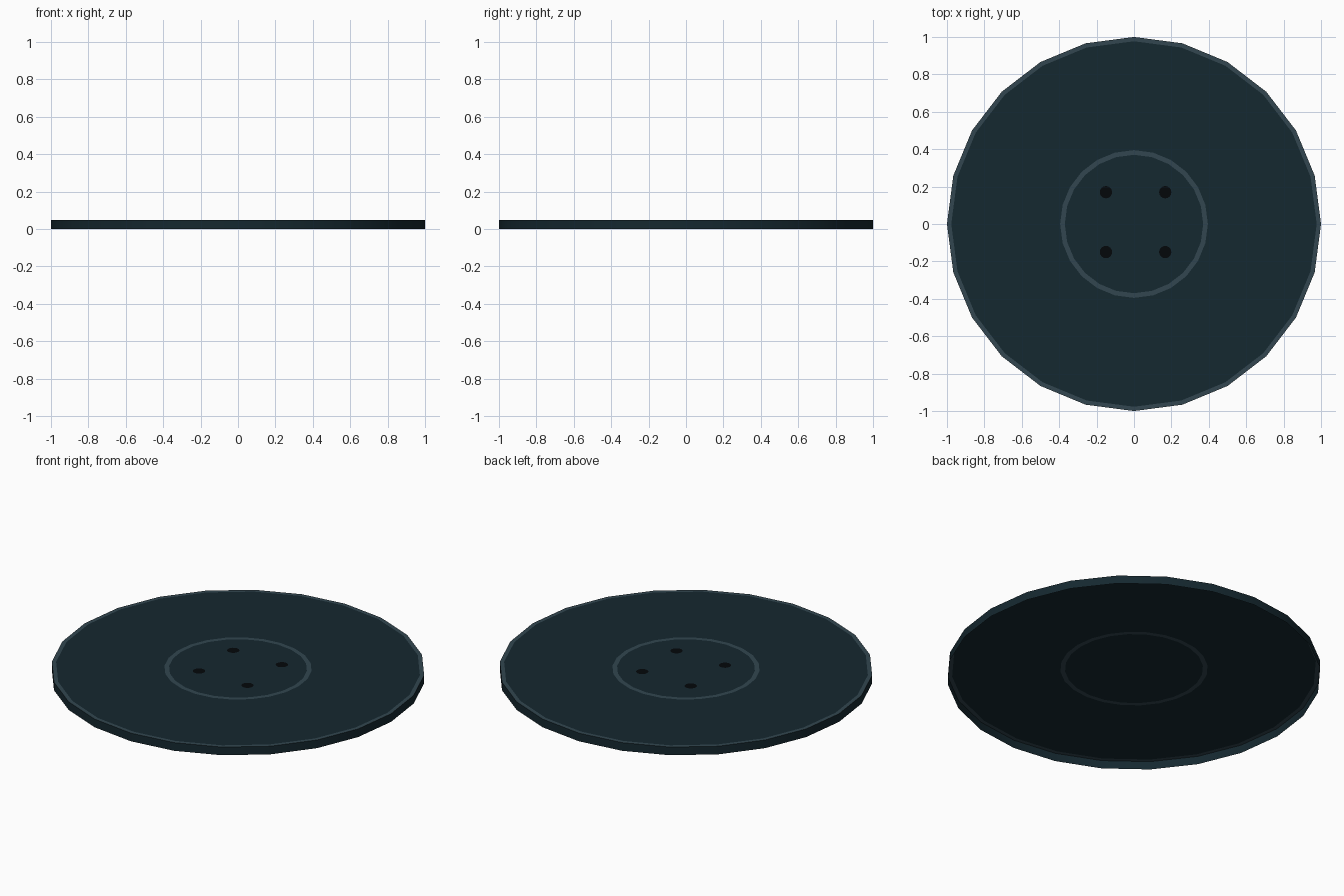
import bpy, bmesh
from math import cos, sin, tau, radians

if "Cube" in bpy.data.objects:
    bpy.data.objects.remove(bpy.data.objects["Cube"])

H, SIDES = 0.048, 24


def material(name, rgb):
    m = bpy.data.materials.new(name)
    m.diffuse_color = (*rgb, 1)
    m.use_nodes = True
    m.node_tree.nodes["Principled BSDF"].inputs["Base Color"].default_value = m.diffuse_color
    return m


DARK = material("dark_slate", (0.0075, 0.021, 0.029))
LIGHT = material("light_slate", (0.032, 0.062, 0.080))
BLACK = material("black", (0.001, 0.002, 0.003))


def new_object(name, bm, mats):
    me = bpy.data.meshes.new(name)
    bm.to_mesh(me)
    bm.free()
    for m in mats:
        me.materials.append(m)
    ob = bpy.data.objects.new(name, me)
    bpy.context.collection.objects.link(ob)
    return ob


# Disc: thin shell, open underneath, with a light rim and a light inner ring
bm = bmesh.new()
profile = [(0.37, H), (0.395, H), (0.977, H), (1.0, H), (1.0, 0)]
loops = [[bm.verts.new((r * cos(tau * i / SIDES), r * sin(tau * i / SIDES), z))
          for i in range(SIDES)] for r, z in profile]
for k, (a, b) in enumerate(zip(loops, loops[1:])):
    for i in range(SIDES):
        j = (i + 1) % SIDES
        f = bm.faces.new((a[i], b[i], b[j], a[j]))
        f.material_index = 1 if k in (0, 2) else 0
bm.faces.new(loops[0])
disc = new_object("disc", bm, [DARK, LIGHT])
bpy.context.view_layer.objects.active = disc
disc.select_set(True)
bpy.ops.object.shade_smooth_by_angle(angle=radians(30))

# Four dark screw holes in the hub
for n, (x, y) in enumerate([(-0.15, -0.15), (0.167, -0.15),
                            (-0.15, 0.17), (0.167, 0.17)]):
    bm = bmesh.new()
    bmesh.ops.create_circle(bm, cap_ends=True, segments=16, radius=0.033)
    for f in bm.faces:
        if f.normal.z < 0:
            f.normal_flip()
    hole = new_object(f"screw_hole_{n + 1}", bm, [BLACK])
    hole.location = (x, y, H + 0.002)
